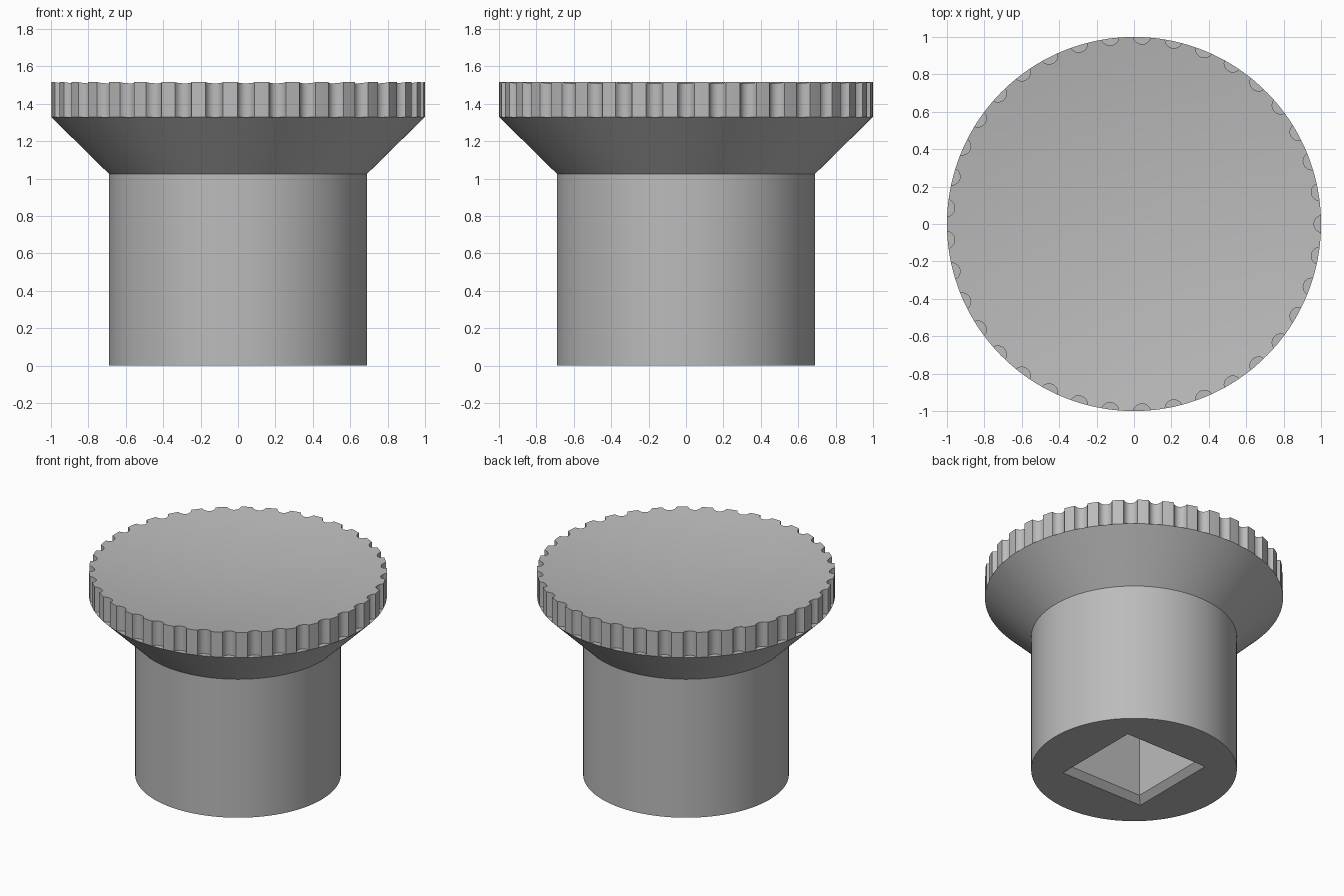
import bpy, bmesh, math
from mathutils import Vector

if "Cube" in bpy.data.objects:
    bpy.data.objects.remove(bpy.data.objects["Cube"])

NOTCHES, LAND, CUT = 37, 3, 8          # notch count, segments per ridge and per notch
HALF_W, DEPTH = 0.046, 0.038           # notch half width and depth
Z_NECK, Z_RIM, Z_TOP = 1.025, 1.33, 1.515
R_STEM, DISH = 0.69, 0.08

grey = bpy.data.materials.new("plain grey")
grey.diffuse_color = (0.50, 0.50, 0.50, 1)
grey.use_nodes = True
grey.node_tree.nodes["Principled BSDF"].inputs["Base Color"].default_value = grey.diffuse_color

# Plan outlines: a plain circle and the notched one, with matching points
pitch = 2 * math.pi / NOTCHES
half = math.asin(HALF_W)
cut_r = (HALF_W ** 2 + DEPTH ** 2) / (2 * DEPTH)
cut_c = 1 - DEPTH + cut_r
sweep = math.atan2(HALF_W, cut_c - math.cos(half))
circle, notched = [], []
for k in range(NOTCHES):
    a = k * pitch
    for i in range(CUT + LAND):
        if i <= CUT:
            t = a - half + 2 * half * i / CUT
        else:
            t = a + half + (pitch - 2 * half) * (i - CUT) / LAND
        p = Vector((math.cos(t), math.sin(t)))
        circle.append(p)
        if 0 < i < CUT:
            s = sweep * (2 * i / CUT - 1)
            x, y = cut_c - cut_r * math.cos(s), cut_r * math.sin(s)
            p = Vector((x * math.cos(a) - y * math.sin(a), x * math.sin(a) + y * math.cos(a)))
        notched.append(p)
N = len(circle)

bm = bmesh.new()


def ring(points, scale, z):
    return [bm.verts.new((p.x * scale, p.y * scale, z(p.length * scale) if callable(z) else z))
            for p in points]


def bridge(a, b):
    n = len(a)
    for i in range(n):
        bm.faces.new((a[i], a[(i + 1) % n], b[(i + 1) % n], b[i]))


def dish(r):
    return Z_TOP - DISH * (1 - r * r)


# Stem and flared neck
base = ring(circle, R_STEM, 0)
neck = ring(circle, R_STEM, Z_NECK)
flare = ring(circle, 1, Z_RIM)
bridge(base, neck)
bridge(neck, flare)

# Notched grip wall, sharing the ridge points with the flare
foot = [flare[i] if (notched[i] - circle[i]).length < 1e-5
        else bm.verts.new((*notched[i], Z_RIM)) for i in range(N)]
top = ring(notched, 1, dish)
bridge(foot, top)
for k in range(NOTCHES):               # notch floors
    s = k * (CUT + LAND)
    bm.faces.new(flare[s:s + CUT + 1] + foot[s + 1:s + CUT][::-1])

# Dished top
last = top
for f in (0.85, 0.7, 0.55, 0.4, 0.25, 0.1):
    nxt = ring(notched if f > 0.9 else circle, f, dish)
    bridge(last, nxt)
    last = nxt
centre = bm.verts.new((0, 0, dish(0)))
for i in range(N):
    bm.faces.new((last[i], last[(i + 1) % N], centre))

# Square socket with a chamfered mouth
corners = [Vector(c) for c in ((1, 1), (-1, 1), (-1, -1), (1, -1))]
mouth = ring(corners, 0.339, 0)
throat = [bm.verts.new((c.x * 0.296, c.y * 0.296, 0.043)) for c in corners]
roof = [bm.verts.new((c.x * 0.296, c.y * 0.296, 0.80)) for c in corners]
bm.verts.ensure_lookup_table()
for v, c in zip(mouth, corners):
    v.co = (c.x * 0.339, c.y * 0.339, 0)
bridge(mouth, throat)
bridge(throat, roof)
bm.faces.new(roof)

# Flat underside around the socket
edges = [bm.edges.get((l[i], l[(i + 1) % len(l)])) for l in (base, mouth) for i in range(len(l))]
bmesh.ops.triangle_fill(bm, use_beauty=True, edges=edges, normal=(0, 0, -1))
bmesh.ops.recalc_face_normals(bm, faces=bm.faces[:])

mesh = bpy.data.meshes.new("knob")
bm.to_mesh(mesh)
bm.free()
mesh.materials.append(grey)
knob = bpy.data.objects.new("knob", mesh)
bpy.context.collection.objects.link(knob)
bpy.context.view_layer.objects.active = knob
knob.select_set(True)
bpy.ops.object.shade_smooth_by_angle(angle=math.radians(30))
